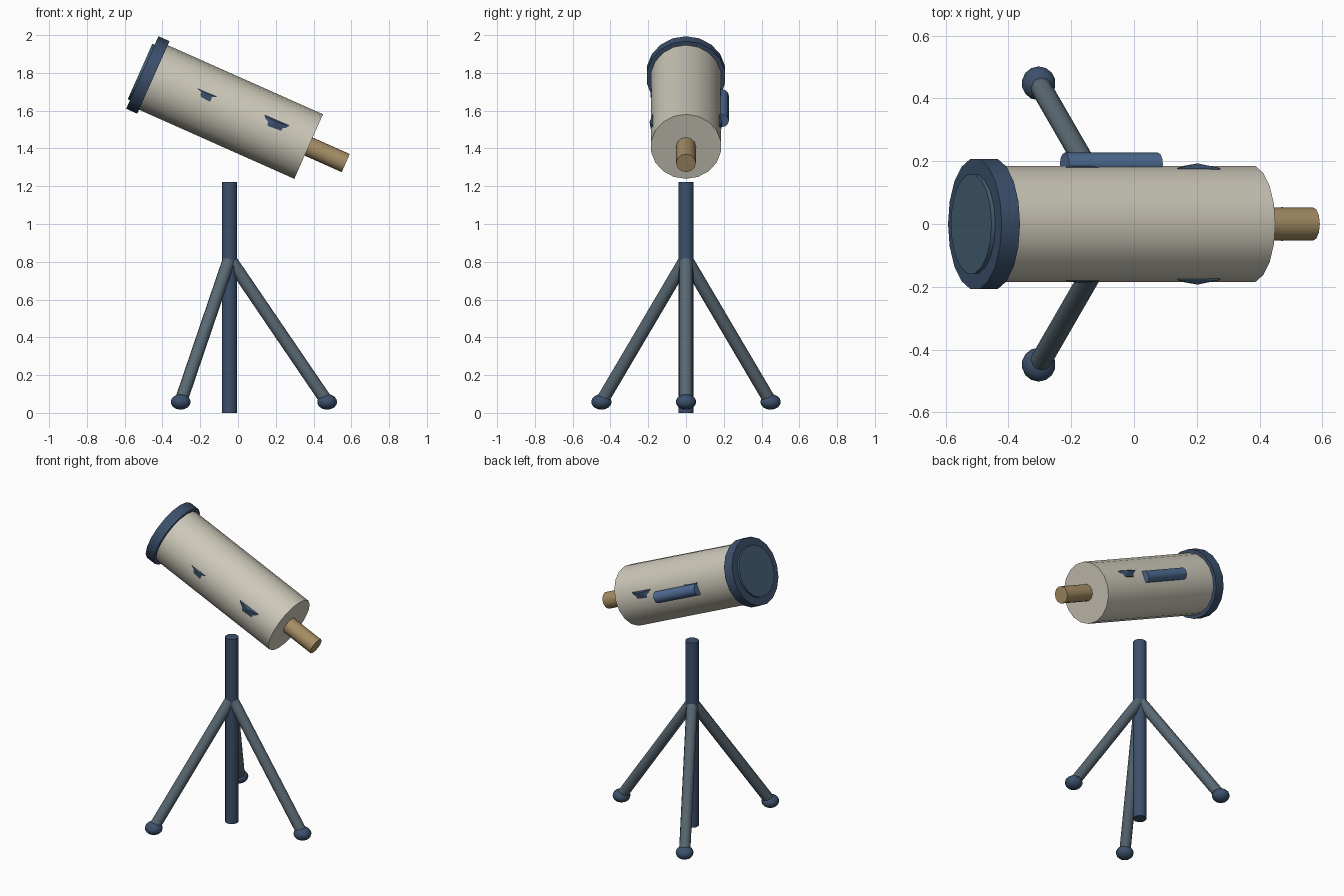
import bpy, bmesh
from math import sin, cos, pi, radians
from mathutils import Vector

if "Cube" in bpy.data.objects:
    bpy.data.objects.remove(bpy.data.objects["Cube"])


def material(name, rgb):
    m = bpy.data.materials.new(name)
    m.diffuse_color = (*rgb, 1)
    m.use_nodes = True
    m.node_tree.nodes["Principled BSDF"].inputs["Base Color"].default_value = m.diffuse_color
    return m


NAVY = material("navy", (0.045, 0.08, 0.15))
CREAM = material("cream", (0.61, 0.58, 0.49))
BRASS = material("brass", (0.38, 0.27, 0.13))
GLASS = material("glass", (0.06, 0.12, 0.18))
STEEL = material("steel", (0.10, 0.14, 0.17))
BLUE = material("blue", (0.08, 0.15, 0.30))


def finish(name, bm, mat, smooth=True):
    bmesh.ops.recalc_face_normals(bm, faces=bm.faces)
    me = bpy.data.meshes.new(name)
    bm.to_mesh(me)
    bm.free()
    me.materials.append(mat)
    ob = bpy.data.objects.new(name, me)
    bpy.context.collection.objects.link(ob)
    if smooth:
        bpy.ops.object.select_all(action='DESELECT')
        ob.select_set(True)
        bpy.context.view_layer.objects.active = ob
        bpy.ops.object.shade_smooth_by_angle(angle=radians(35))
    return ob


def rod(name, a, b, r, sides, mat, ref=(0, 0, 1)):
    """Capped cylinder from a to b, first vertex towards ref."""
    a, b, ref = Vector(a), Vector(b), Vector(ref)
    d = (b - a).normalized()
    p = (ref - d * ref.dot(d)).normalized()
    q = d.cross(p)
    bm = bmesh.new()
    rings = [[bm.verts.new(c + r * (p * cos(2 * pi * i / sides) + q * sin(2 * pi * i / sides)))
              for i in range(sides)] for c in (a, b)]
    for i in range(sides):
        j = (i + 1) % sides
        bm.faces.new((rings[0][i], rings[0][j], rings[1][j], rings[1][i]))
    for ring in rings:
        bm.faces.new(ring)
    return finish(name, bm, mat)


# Tilted optical frame: u runs towards the eyepiece, n points up from the axis
TILT = radians(24)
END = Vector((0.374, 0, 1.41))
U = Vector((cos(TILT), 0, -sin(TILT)))
N = Vector((sin(TILT), 0, cos(TILT)))


def at(u, n=0, y=0):
    return END + U * u + N * n + Vector((0, y, 0))


# Optical tube, front ring, lens and eyepiece
rod("main_tube", at(0), at(-0.94), 0.187, 18, CREAM)
rod("front_ring", at(-0.90), at(-0.964), 0.21, 18, NAVY)
rod("front_lens", at(-0.93), at(-0.977), 0.16, 18, GLASS)
rod("eyepiece", at(0.215), at(-0.03), 0.0525, 12, BRASS)

# Small side scope on the back of the tube
mid = -0.49
rod("side_scope", at(mid - 0.163, 0.004, 0.19), at(mid + 0.163, 0.004, 0.19), 0.037, 12, BLUE)


# Shallow mounting lugs poking out of both sides of the tube
def lug(name, outline, apex):
    bm = bmesh.new()
    rims, tips = [], []
    for s in (-1, 1):
        rims.append([bm.verts.new(at(u, n, s * y)) for u, n, y in outline])
        tips.append(bm.verts.new(at(apex[0], apex[1], s * apex[2])))
    k = len(outline)
    for i in range(k):
        j = (i + 1) % k
        bm.faces.new((rims[0][i], rims[0][j], rims[1][j], rims[1][i]))
        for rim, tip in zip(rims, tips):
            bm.faces.new((rim[i], rim[j], tip))
    finish(name, bm, NAVY, smooth=False)


lug("rear_lug", [(-0.284, 0.058, 0.178), (-0.137, 0.06, 0.178),
                 (-0.169, 0.017, 0.185), (-0.241, 0.012, 0.185)], (-0.21, 0.05, 0.193))
lug("front_lug", [(-0.665, 0.043, 0.181), (-0.551, 0.045, 0.181),
                  (-0.577, 0.004, 0.185), (-0.625, 0.008, 0.185)], (-0.608, 0.036, 0.188))

# Tripod: centre post, three splayed legs, flattened ball feet
PX = -0.045
rod("centre_post", (PX, 0, 0), (PX, 0, 1.222), 0.041, 12, NAVY, ref=(1, 0, 0))
for i in range(3):
    c, s = cos(2 * pi * i / 3), sin(2 * pi * i / 3)
    foot = Vector((PX + 0.517 * c, 0.517 * s, 0.058))
    rod(f"leg_{i + 1}", (PX + 0.01 * c, 0.01 * s, 0.803), foot, 0.034, 12, STEEL)
    bm = bmesh.new()
    bmesh.ops.create_uvsphere(bm, u_segments=14, v_segments=8, radius=0.054)
    for v in bm.verts:
        v.co = Vector((v.co.x, v.co.y, v.co.z * 0.76)) + foot
    ob = finish(f"foot_{i + 1}", bm, NAVY)
    for f in ob.data.polygons:
        f.use_smooth = True
